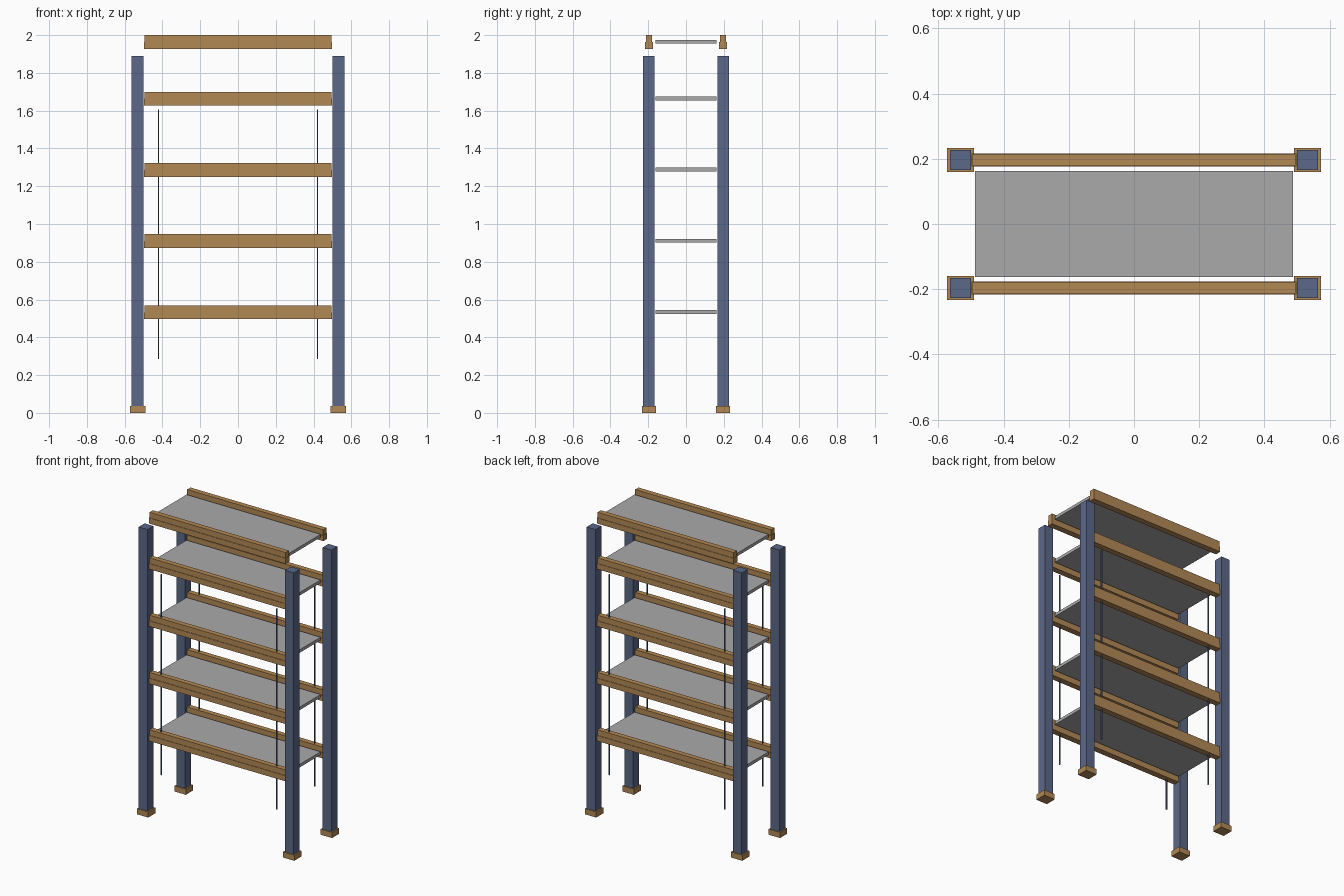
import bpy
import bmesh
from mathutils import Matrix, Vector

cube = bpy.data.objects.get("Cube")
if cube:
    bpy.data.objects.remove(cube, do_unlink=True)


def make_material(name, rgb):
    mat = bpy.data.materials.new(name)
    mat.use_nodes = True
    colour = (*rgb, 1.0)
    mat.diffuse_color = colour
    mat.node_tree.nodes["Principled BSDF"].inputs["Base Color"].default_value = colour
    return mat


blue = make_material("slate blue paint", (0.105, 0.138, 0.246))
tan = make_material("tan brown", (0.45, 0.25, 0.09))
grey = make_material("shelf grey", (0.40, 0.40, 0.40))


def make_boxes(name, boxes, mat):
    """Join boxes given as (centre, size) into one object."""
    bm = bmesh.new()
    for centre, size in boxes:
        matrix = Matrix.Translation(centre) @ Matrix.Diagonal((*size, 1.0))
        bmesh.ops.create_cube(bm, size=1.0, matrix=matrix)
    mesh = bpy.data.meshes.new(name)
    bm.to_mesh(mesh)
    bm.free()
    mesh.materials.append(mat)
    obj = bpy.data.objects.new(name, mesh)
    bpy.context.collection.objects.link(obj)
    return obj


POST_X, POST_Y = 0.532, 0.196
POST_TOP, FOOT_TOP = 1.89, 0.037
BEAM_TOPS = (0.569, 0.946, 1.323, 1.70, 2.0)
BEAM_H = 0.073

sides = [("left", 1), ("right", -1)]
ends = [("front", -1), ("back", 1)]

# Corner posts, foot plates and thin hanging strips
for side, sx in sides:
    for end, sy in ends:
        tag = f"{end}_{side}"
        x, y = sx * POST_X, sy * POST_Y
        make_boxes(f"post_{tag}",
                   [(Vector((x, y, (POST_TOP + FOOT_TOP) / 2)),
                     (0.064, 0.061, POST_TOP - FOOT_TOP))], blue)
        make_boxes(f"foot_{tag}",
                   [(Vector((x, y, FOOT_TOP / 2)), (0.082, 0.074, FOOT_TOP))], tan)
        make_boxes(f"strip_{tag}",
                   [(Vector((sx * 0.4205, y, 0.945)), (0.005, 0.009, 1.32))], blue)

# Stepped beams and shelf decks on each level
for level, top in enumerate(BEAM_TOPS, 1):
    half = BEAM_H / 2
    for end, sy in ends:
        y = sy * POST_Y
        make_boxes(f"beam_{end}_{level}", [
            (Vector((0, y, top - 1.5 * half)), (0.996, 0.040, half)),
            (Vector((0, y, top - 0.5 * half)), (0.990, 0.034, half)),
        ], tan)
    make_boxes(f"shelf_{level}",
               [(Vector((0, 0, top - 0.035)), (0.976, 0.324, 0.020))], grey)
